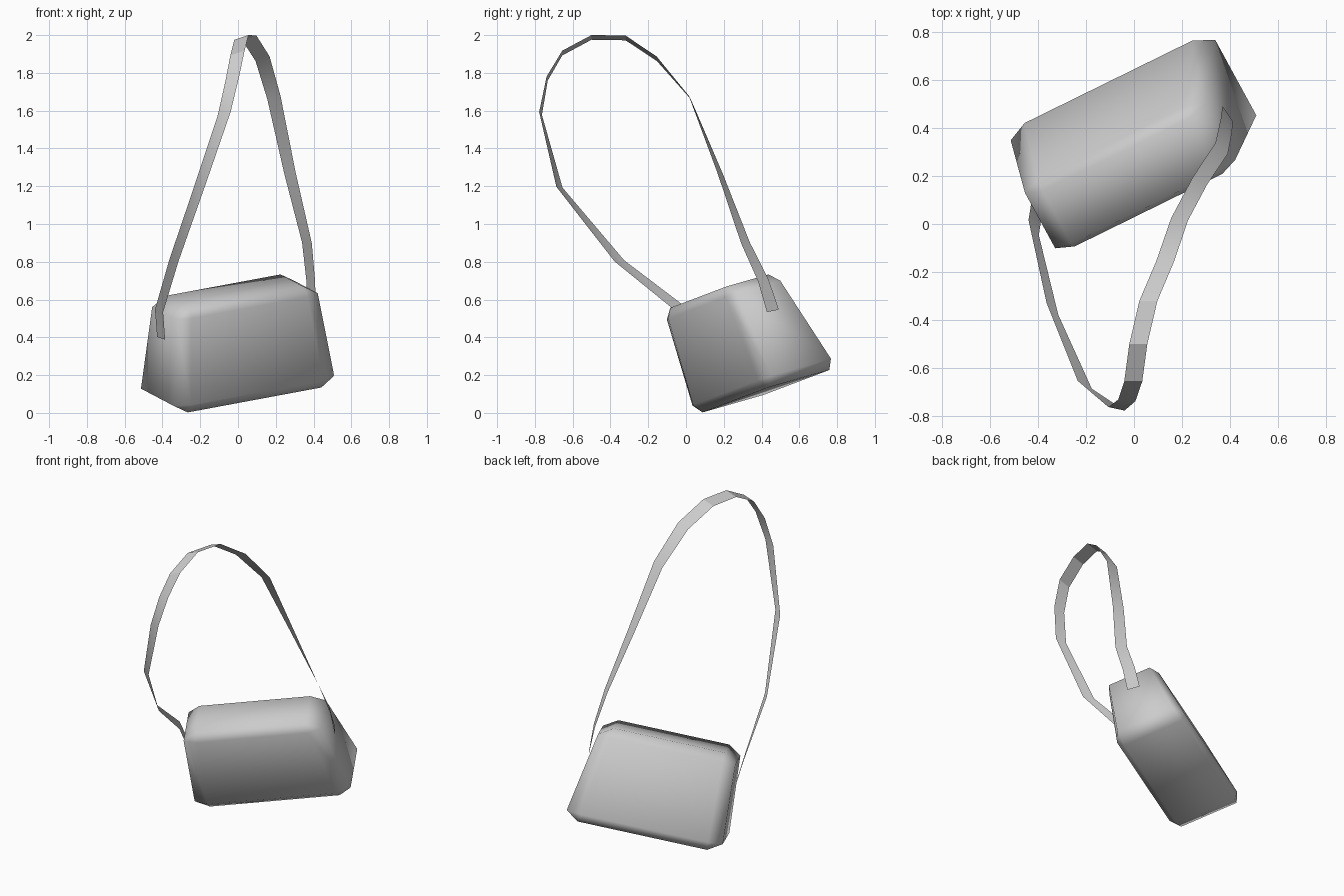
import bpy
import bmesh
from mathutils import Vector

if "Cube" in bpy.data.objects:
    bpy.data.objects.remove(bpy.data.objects["Cube"], do_unlink=True)

# One plain grey for the whole bag
grey = bpy.data.materials.new("plain_grey")
grey.use_nodes = True
colour = (0.6, 0.6, 0.6, 1)
grey.diffuse_color = colour
grey.node_tree.nodes["Principled BSDF"].inputs["Base Color"].default_value = colour


def finish(bm, name, smooth_angle):
    """Turn a bmesh into a shaded, coloured object."""
    mesh = bpy.data.meshes.new(name)
    bm.to_mesh(mesh)
    bm.free()
    mesh.materials.append(grey)
    obj = bpy.data.objects.new(name, mesh)
    bpy.context.collection.objects.link(obj)
    bpy.ops.object.select_all(action="DESELECT")
    obj.select_set(True)
    bpy.context.view_layer.objects.active = obj
    bpy.ops.object.shade_smooth_by_angle(angle=smooth_angle)
    return obj


def mix(a, b, t):
    return a + (b - a) * t


# Tilted frame of the bag: along its length, its depth and its height
length_axis = Vector((0.885, 0.435, 0.165)).normalized()
up_axis = Vector((-0.03, -0.29, 0.955))
depth_axis = up_axis.cross(length_axis).normalized()
up_axis = length_axis.cross(depth_axis)

# Bag body: bevelled cube, tapered towards the top and leaning back-side in
bm = bmesh.new()
bmesh.ops.create_cube(bm, size=2)
bmesh.ops.bevel(bm, geom=bm.edges[:], offset=0.18, segments=1,
                profile=0.5, affect="EDGES")
for v in bm.verts:
    s, d, h = ((c + 1) / 2 for c in v.co)
    right_end = mix(-0.285, -0.25, h)
    left_end = mix(0.69, 0.585, h)
    back = mix(0.62, 0.475, h)
    v.co = (length_axis * mix(right_end, left_end, s)
            + depth_axis * mix(0.157, back, d)
            + up_axis * mix(-0.014, 0.565, h))
bmesh.ops.recalc_face_normals(bm, faces=bm.faces[:])
finish(bm, "bag_body", 3.1)

# Shoulder strap: flat ribbon swept along a loop, twisting as it rises
path = [
    (0.39, 0.46, 0.54), (0.385, 0.41, 0.70), (0.365, 0.315, 0.90),
    (0.275, 0.18, 1.27), (0.19, 0.02, 1.67), (0.13, -0.155, 1.875),
    (0.06, -0.32, 1.985), (0.018, -0.50, 1.988), (-0.003, -0.655, 1.905),
    (-0.03, -0.735, 1.77), (-0.073, -0.77, 1.585), (-0.205, -0.67, 1.195),
    (-0.34, -0.353, 0.805), (-0.418, -0.015, 0.54), (-0.407, 0.055, 0.395),
]
low_span = Vector((0.042, -0.065, -0.015))
high_span = Vector((0.075, 0, 0.025))
bm = bmesh.new()
previous = None
for point in path:
    centre = Vector(point)
    rise = min(1, max(0, (centre.z - 0.5) / 1.4))
    half = low_span.lerp(high_span, rise) / 2
    pair = [bm.verts.new(centre - half), bm.verts.new(centre + half)]
    if previous:
        bm.faces.new((previous[0], previous[1], pair[1], pair[0]))
    previous = pair
finish(bm, "shoulder_strap", 0.5)
